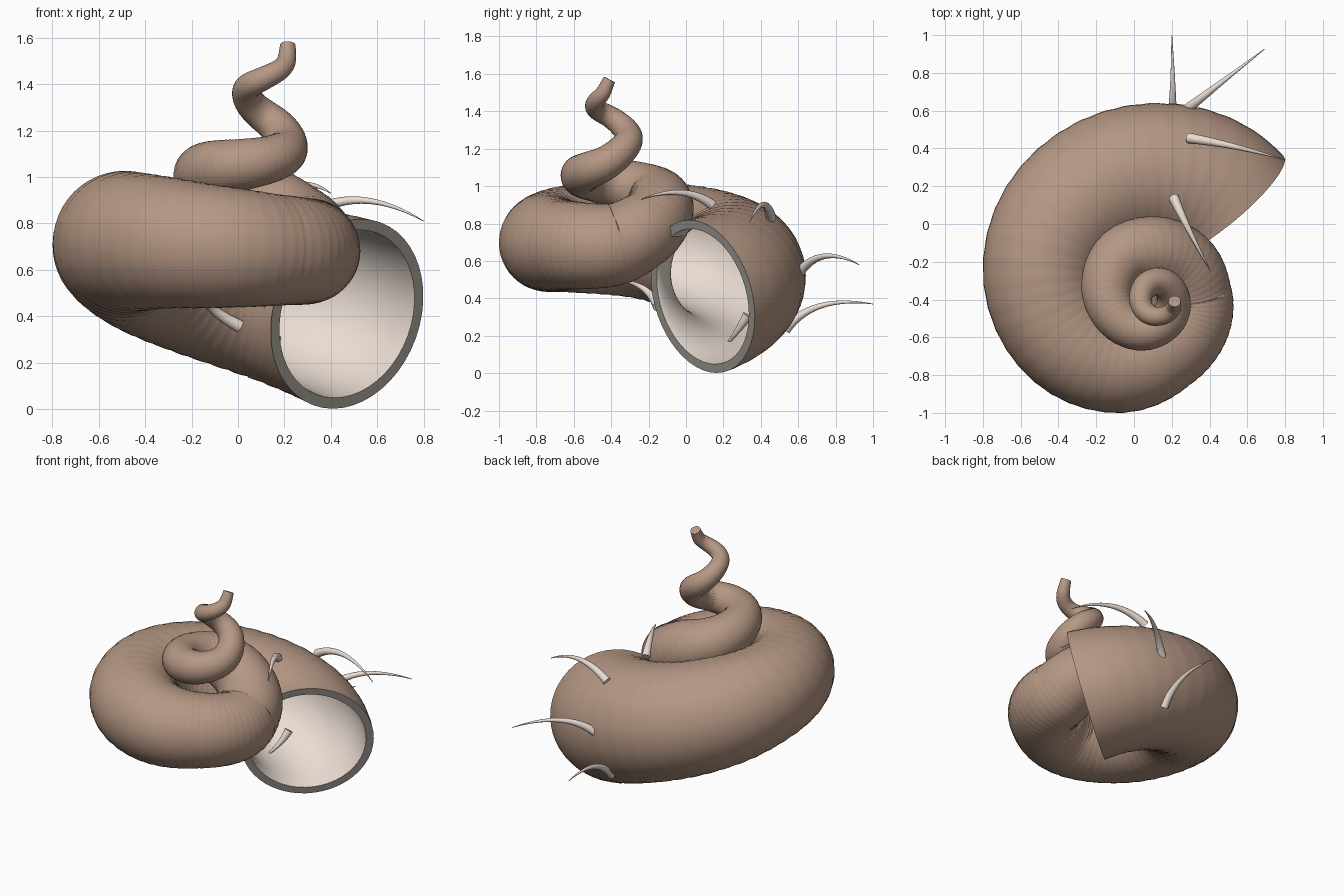
import bpy, bmesh, math
from mathutils import Vector

if "Cube" in bpy.data.objects:
    bpy.data.objects.remove(bpy.data.objects["Cube"])

AXIS = Vector((0.11, -0.40, 0.0))
# coil path: angle (deg), distance from axis, height, tube radius
PATH = [
    (20, .47, .34, .445), (53.7, .608, .41, .42), (90, .655, .52, .385),
    (133, .652, .645, .35), (163, .622, .71, .315), (200, .52, .72, .29),
    (238, .395, .70, .265), (283, .255, .685, .24), (366, .191, .69, .22),
    (412, .228, .77, .20), (457, .262, .89, .18), (487, .282, .95, .16),
    (522, .262, 1.0, .14), (560, .224, 1.035, .122), (603, .179, 1.055, .11),
    (647, .136, 1.08, .10), (709, .102, 1.13, .09), (798, .097, 1.25, .074),
    (892, .076, 1.36, .06), (996, .090, 1.43, .05), (1052, .107, 1.49, .042),
    (1075, .105, 1.57, .033)]
START, END = 53.7, 1075
SIDES = 48


def material(name, rgb):
    m = bpy.data.materials.new(name)
    m.diffuse_color = (*rgb, 1)
    m.use_nodes = True
    m.node_tree.nodes["Principled BSDF"].inputs["Base Color"].default_value = m.diffuse_color
    return m


def slope(i, k):
    a, b = PATH[max(i - 1, 0)], PATH[min(i + 1, len(PATH) - 1)]
    return (b[k] - a[k]) / (b[0] - a[0])


def sample(t):
    """Smooth interpolation of the path table, giving centre and radius."""
    i = 0
    while i < len(PATH) - 2 and t > PATH[i + 1][0]:
        i += 1
    h = PATH[i + 1][0] - PATH[i][0]
    s = (t - PATH[i][0]) / h
    out = []
    for k in (1, 2, 3):
        p, q = PATH[i][k], PATH[i + 1][k]
        m, n = slope(i, k) * h, slope(i + 1, k) * h
        out.append((2*s**3 - 3*s**2 + 1)*p + (s**3 - 2*s**2 + s)*m
                   + (3*s**2 - 2*s**3)*q + (s**3 - s**2)*n)
    a = math.radians(t)
    return AXIS + Vector((out[0]*math.cos(a), out[0]*math.sin(a), out[1])), out[2]


def ring_points(c, tangent, r, sides):
    tangent = tangent.normalized()
    u = tangent.cross(Vector((0, 0, 1))).normalized()
    v = u.cross(tangent)
    return [c + r*(math.cos(w)*u + math.sin(w)*v)
            for w in (2*math.pi*j/sides for j in range(sides))]


def coil_ring(t, factor):
    c, r = sample(t)
    tangent = sample(min(t + 1, END))[0] - sample(t - 1)[0]
    return ring_points(c, tangent, r*factor, SIDES)


def loft(name, rings, mats, mat_of=lambda i: 0):
    """Skin a list of rings, cap both ends."""
    bm = bmesh.new()
    rows = [[bm.verts.new(p) for p in ring] for ring in rings]
    n = len(rows[0])
    for i in range(len(rows) - 1):
        for j in range(n):
            k = (j + 1) % n
            f = bm.faces.new((rows[i][j], rows[i][k], rows[i+1][k], rows[i+1][j]))
            f.material_index = mat_of(i)
    bm.faces.new(rows[0]).material_index = mat_of(0)
    bm.faces.new(rows[-1]).material_index = mat_of(len(rows) - 2)
    bmesh.ops.recalc_face_normals(bm, faces=bm.faces)
    me = bpy.data.meshes.new(name)
    bm.to_mesh(me)
    bm.free()
    ob = bpy.data.objects.new(name, me)
    bpy.context.collection.objects.link(ob)
    for m in mats:
        me.materials.append(m)
    bpy.ops.object.select_all(action='DESELECT')
    ob.select_set(True)
    bpy.context.view_layer.objects.active = ob
    bpy.ops.object.shade_smooth_by_angle(angle=math.radians(40))
    return ob


brown = material("shell_brown", (.46, .31, .23))
lip_grey = material("lip_grey", (.36, .33, .30))
cream = material("cream", (.82, .72, .65))

# coiled shell: lining from deep inside out to the lip, then the outside to the tip
inner = [coil_ring(START + 300*(1 - i/100), .885) for i in range(101)]
outer = []
N = 420
for i in range(N + 1):
    t = START + (END - START)*i/N
    ripple = 1 + .006*math.sin(math.radians((t - START)*50)) * min(1, i/10)
    outer.append(coil_ring(t, ripple))
loft("coiled_shell", inner + outer, [cream, lip_grey, brown],
     lambda i: 0 if i < 100 else (1 if i == 100 else 2))

# curved spines around the mouth: base, middle, tip
SPINES = [
    ((.20, .53, .23), (.205, .72, .36), (.20, 1.0, .37)),
    ((.27, .60, .53), (.45, .74, .625), (.69, .925, .58)),
    ((.29, .455, .83), (.53, .41, .90), (.80, .34, .81)),
    ((.21, .14, .90), (.29, -.03, .965), (.40, -.24, .93)),
    ((.01, -.15, .355), (-.13, -.24, .46), (-.03, -.40, .50)),
    ((.16, .33, .31), (.12, .27, .22), (.045, .20, .135))]
for n, pts in enumerate(SPINES):
    a, m, b = map(Vector, pts)
    ctrl = 2*m - (a + b)/2
    rings = []
    for i in range(15):
        s = i/14
        c = (1-s)**2*a + 2*s*(1-s)*ctrl + s*s*b
        tan = (1-s)*(ctrl - a) + s*(b - ctrl)
        rings.append(ring_points(c, tan, .026*(1-s) + .002, 12))
    loft(f"spine_{n + 1}", rings, [cream])
